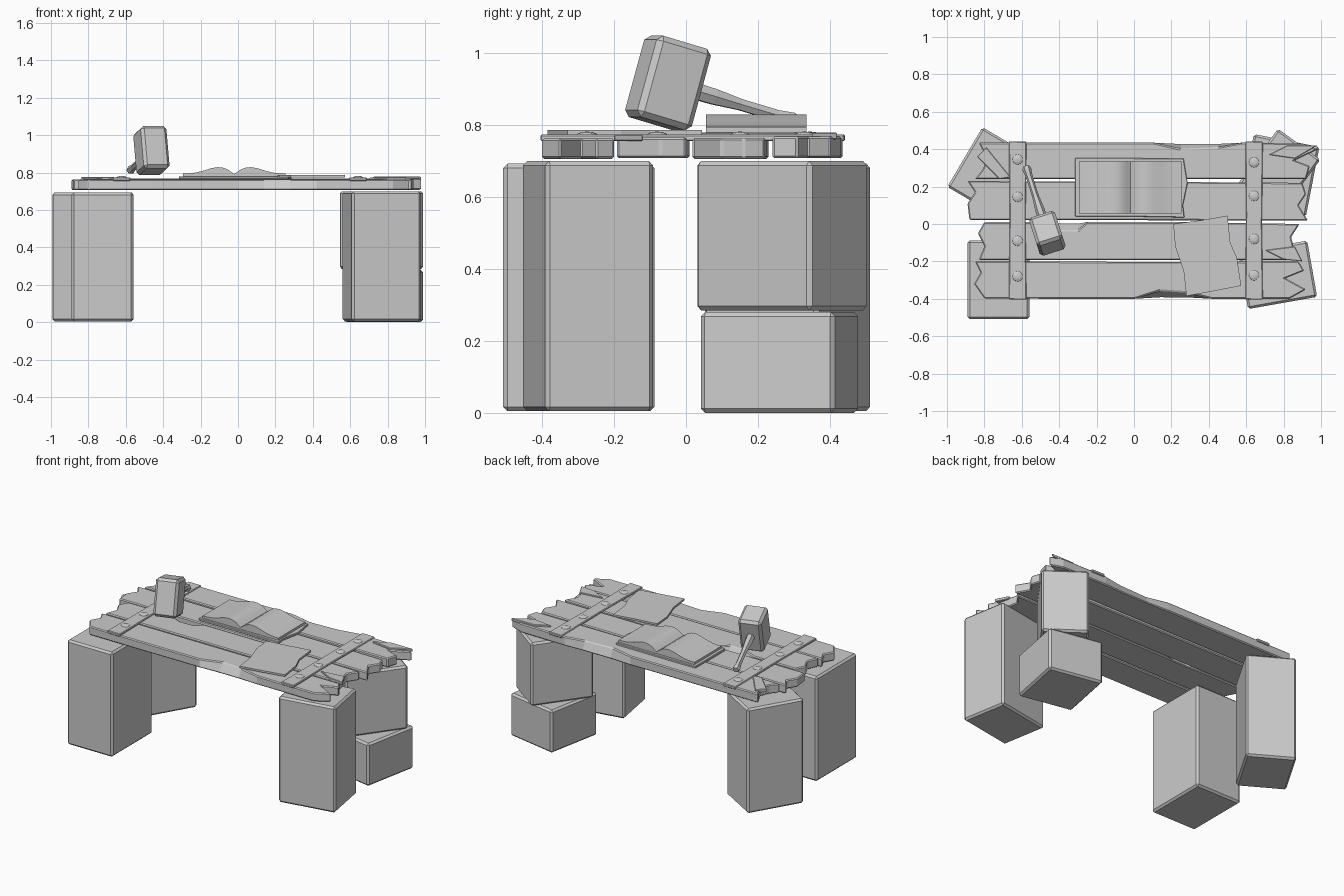
import bpy, bmesh, math
from mathutils import Vector, Matrix

if "Cube" in bpy.data.objects:
    bpy.data.objects.remove(bpy.data.objects["Cube"])


def finish(name, bm, bevel=0.0):
    bmesh.ops.recalc_face_normals(bm, faces=bm.faces)
    mesh = bpy.data.meshes.new(name)
    bm.to_mesh(mesh)
    bm.free()
    ob = bpy.data.objects.new(name, mesh)
    bpy.context.collection.objects.link(ob)
    if bevel:
        m = ob.modifiers.new("Bevel", 'BEVEL')
        m.width = bevel
        m.segments = 1
        m.limit_method = 'ANGLE'
    return ob


def box(name, center, size, rot=Matrix.Identity(3), bevel=0.012):
    bm = bmesh.new()
    bmesh.ops.create_cube(bm, size=1, matrix=Matrix.Translation(center)
                          @ rot.to_4x4() @ Matrix.Diagonal((*size, 1)))
    return finish(name, bm, bevel)


def yaw(deg):
    return Matrix.Rotation(math.radians(deg), 3, 'Z')


def slab(name, outline, z0, z1, bevel=0.006):
    """Extruded outline; an optional third value shifts the top point in y (a chip)."""
    bm = bmesh.new()
    low = [bm.verts.new((p[0], p[1], z0)) for p in outline]
    top = [bm.verts.new((p[0], p[1] + (p[2] if len(p) > 2 else 0), z1)) for p in outline]
    bm.faces.new(low[::-1])
    bm.faces.new(top)
    n = len(outline)
    for i in range(n):
        j = (i + 1) % n
        bm.faces.new((low[i], low[j], top[j], top[i]))
    return finish(name, bm, bevel)


def profile_y(name, pts, y0, y1):
    """Extrude an x-z profile along y."""
    bm = bmesh.new()
    f = bm.faces.new([bm.verts.new((x, y0, z)) for x, z in pts])
    r = bmesh.ops.extrude_face_region(bm, geom=[f])
    bmesh.ops.translate(bm, vec=(0, y1 - y0, 0),
                        verts=[v for v in r["geom"] if isinstance(v, bmesh.types.BMVert)])
    return finish(name, bm)


# Stone block legs: name, x, y, width, depth, yaw, bottom, top
for name, x, y, w, d, a, z0, z1 in [
    ("front_left_leg", -0.725, -0.298, 0.33, 0.42, 0, 0.005, 0.693),
    ("back_left_leg", -0.775, 0.282, 0.30, 0.37, -30.5, 0.005, 0.693),
    ("front_right_leg", 0.768, -0.272, 0.375, 0.305, 10, 0.005, 0.70),
    ("back_right_lower_block", 0.78, 0.26, 0.357, 0.38, -11, 0.0, 0.28),
    ("back_right_upper_block", 0.767, 0.267, 0.28, 0.395, -36, 0.285, 0.70),
]:
    box(name, (x, y, (z0 + z1) / 2), (w, d, z1 - z0), yaw(a))

# Worn planks with splintered ends and chipped edges
slab("plank_front", [
    (-0.80, -0.398), (-0.45, -0.40), (0.0, -0.40), (0.14, -0.395, 0.04), (0.28, -0.395, 0.03),
    (0.42, -0.40), (0.83, -0.40), (0.92, -0.35), (0.81, -0.29), (0.91, -0.25), (0.88, -0.20),
    (0.3, -0.203), (-0.85, -0.20), (-0.82, -0.26), (-0.855, -0.32)], 0.706, 0.763)
slab("plank_mid_front", [
    (-0.83, -0.192), (0.87, -0.192), (0.84, -0.07), (0.885, 0.0), (0.3, 0.01),
    (-0.25, 0.01), (-0.30, 0.005, -0.04), (-0.40, 0.005, -0.04), (-0.5, 0.01),
    (-0.80, 0.01), (-0.835, -0.05), (-0.80, -0.12)], 0.708, 0.766)
slab("plank_mid_back", [
    (-0.88, 0.022), (0.1, 0.02), (0.93, 0.018), (0.88, 0.10), (0.92, 0.16), (0.90, 0.22),
    (0.2, 0.225), (-0.89, 0.23), (-0.85, 0.17), (-0.89, 0.11)], 0.706, 0.764)
slab("plank_back", [
    (-0.85, 0.24), (0.92, 0.24), (0.94, 0.31), (0.86, 0.34), (0.985, 0.40), (0.90, 0.43),
    (0.58, 0.435), (0.45, 0.43, -0.02), (0.25, 0.43, -0.03), (0.10, 0.435),
    (-0.83, 0.435), (-0.785, 0.35), (-0.81, 0.29)], 0.708, 0.768)
# Loose splinters at the ends
slab("left_splinter", [(-0.84, 0.36), (-0.72, 0.24), (-0.66, 0.25), (-0.79, 0.41)], 0.755, 0.776, 0.003)
slab("right_splinter", [(0.72, 0.37), (0.86, 0.35), (0.98, 0.42), (0.82, 0.42)], 0.76, 0.779, 0.003)
slab("right_front_splinter", [(0.70, -0.14), (0.86, -0.12), (0.90, -0.20), (0.80, -0.19)], 0.755, 0.774, 0.003)

# Metal straps with domed rivets
for side, x, ys in [("left", -0.622, (0.345, 0.145, -0.09, -0.28)),
                    ("right", 0.642, (0.33, 0.15, -0.08, -0.275))]:
    w = 0.047
    slab(side + "_strap", [(x - w, -0.403), (x + w, -0.405), (x + w - 0.005, 0.0), (x + w, 0.44),
                           (x - w, 0.442), (x - w + 0.004, 0.05)], 0.755, 0.774, 0.004)
    for i, y in enumerate(ys):
        bm = bmesh.new()
        bmesh.ops.create_uvsphere(bm, u_segments=12, v_segments=6, radius=0.03,
                                  matrix=Matrix.Translation((x, y, 0.770)) @ Matrix.Diagonal((1, 1, 0.4, 1)))
        finish(f"{side}_rivet_{i + 1}", bm)

# Loose sheet
slab("loose_sheet", [(0.21, 0.0), (0.36, 0.02), (0.50, 0.045), (0.515, -0.10), (0.55, -0.18),
                     (0.573, -0.33), (0.42, -0.36), (0.28, -0.385), (0.265, -0.25), (0.22, -0.12)],
     0.774, 0.786, 0)

# Open book: cover and two bulging page blocks
slab("book_cover", [(-0.315, 0.04), (-0.02, 0.04), (0.27, 0.035), (0.262, 0.10), (0.287, 0.22),
                    (0.265, 0.35), (-0.02, 0.352), (-0.315, 0.352)], 0.764, 0.780, 0.003)
arch = [(0.0, 0.792), (0.015, 0.802), (0.035, 0.817), (0.06, 0.826), (0.09, 0.829),
        (0.125, 0.823), (0.165, 0.810), (0.205, 0.800), (0.24, 0.796), (0.275, 0.795)]
for name, s in [("left_pages", -1), ("right_pages", 1)]:
    pts = [(-0.02 + s * t, z) for t, z in arch] + [(-0.02 + s * 0.275, 0.778), (-0.02, 0.778)]
    ob = profile_y(name, pts, 0.055, 0.335)
    bpy.context.view_layer.objects.active = ob
    ob.select_set(True)
    bpy.ops.object.shade_smooth_by_angle(angle=math.radians(30))
    ob.select_set(False)

# Hammer leaning on its head: shaft axis h, side axis s, long head axis u
h = Vector((-0.32, 1, -0.30)).normalized()
s = h.cross(Vector((0, 0, 1))).normalized()
u = s.cross(h)
rot = Matrix((s, h, u)).transposed()
head = Vector((-0.463, -0.05, 0.917))
box("hammer_head", head, (0.145, 0.165, 0.235), rot, 0.016)
bm = bmesh.new()
rings = []
for t, r in [(0.05, 0.027), (0.14, 0.025), (0.22, 0.018), (0.33, 0.018), (0.375, 0.024), (0.39, 0.018)]:
    rings.append([bm.verts.new(head + h * t + (s * math.cos(a) + u * math.sin(a)) * r)
                  for a in [math.tau * k / 6 for k in range(6)]])
for a, b in zip(rings, rings[1:]):
    for k in range(6):
        bm.faces.new((a[k], a[(k + 1) % 6], b[(k + 1) % 6], b[k]))
bm.faces.new(rings[0])
bm.faces.new(rings[-1])
finish("hammer_handle", bm)
